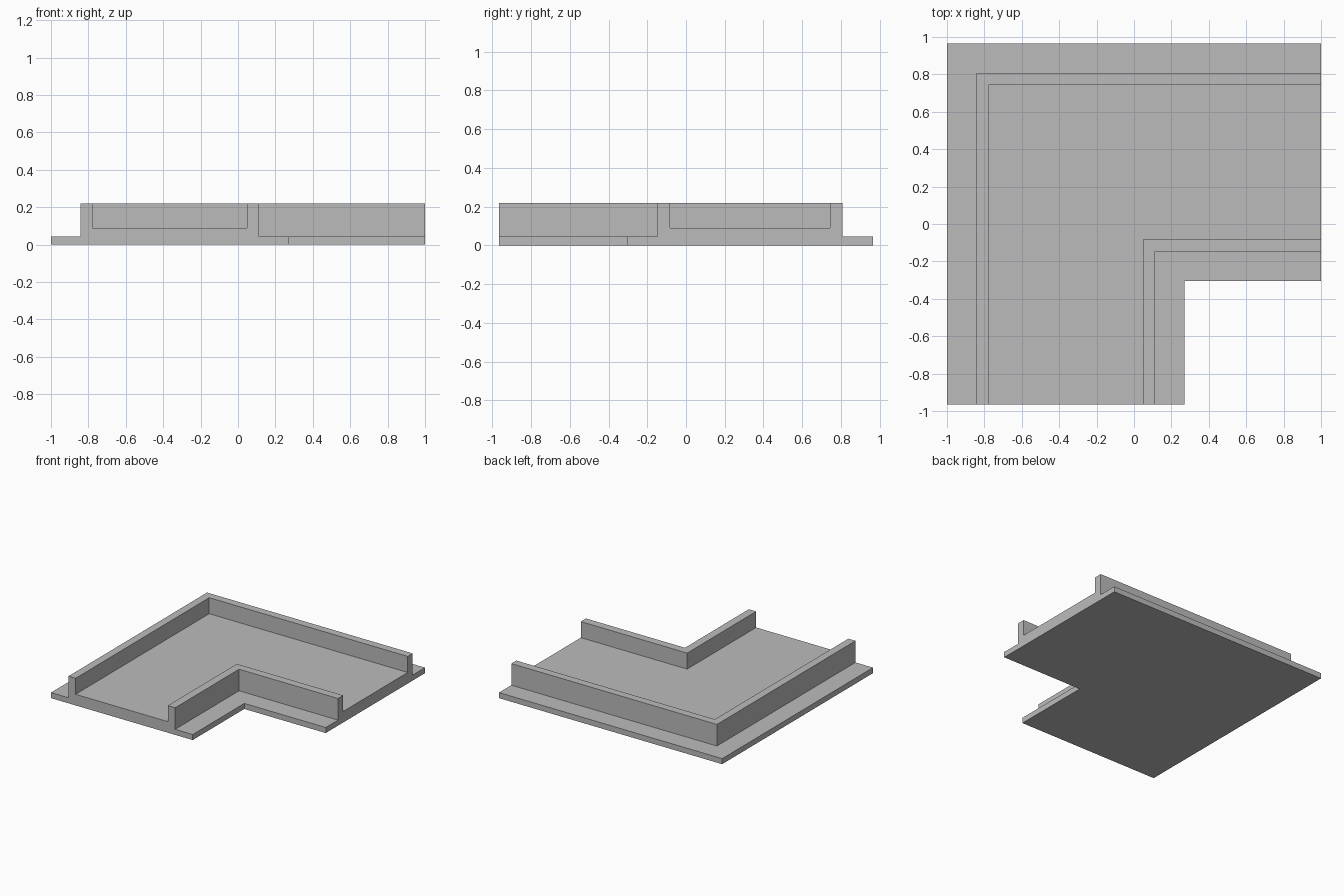
import bpy
import bmesh

cube = bpy.data.objects.get("Cube")
if cube:
    bpy.data.objects.remove(cube, do_unlink=True)

# One plain grey for the whole part
grey = bpy.data.materials.new("plain grey")
grey.use_nodes = True
colour = (0.5, 0.5, 0.5, 1)
grey.diffuse_color = colour
grey.node_tree.nodes["Principled BSDF"].inputs["Base Color"].default_value = colour

# Channel cross-section: (distance across, height)
FLANGE, FLOOR, TOP = 0.045, 0.09, 0.22
profile = [
    (-1.0, 0), (0.27, 0), (0.27, FLANGE), (0.113, FLANGE),
    (0.113, TOP), (0.047, TOP), (0.047, FLOOR), (-0.779, FLOOR),
    (-0.779, TOP), (-0.843, TOP), (-0.843, FLANGE), (-1.0, FLANGE),
]
END_X, END_Y = 1.0, -0.965


def corner_y(x):
    """Mitre line of the right-angle bend."""
    return -x - 0.035


# Sweep the section from the front end, round the mitre, to the left end
bm = bmesh.new()
stations = [
    [bm.verts.new((x, END_Y, z)) for x, z in profile],
    [bm.verts.new((x, corner_y(x), z)) for x, z in profile],
    [bm.verts.new((END_X, corner_y(x), z)) for x, z in profile],
]
count = len(profile)
for a, b in zip(stations, stations[1:]):
    for i in range(count):
        j = (i + 1) % count
        bm.faces.new((a[i], a[j], b[j], b[i]))

# Close both ends
bm.faces.new(stations[0])
bm.faces.new(stations[-1])
bmesh.ops.recalc_face_normals(bm, faces=bm.faces)

mesh = bpy.data.meshes.new("corner_channel")
bm.to_mesh(mesh)
bm.free()
mesh.materials.append(grey)
channel = bpy.data.objects.new("corner_channel", mesh)
bpy.context.collection.objects.link(channel)
